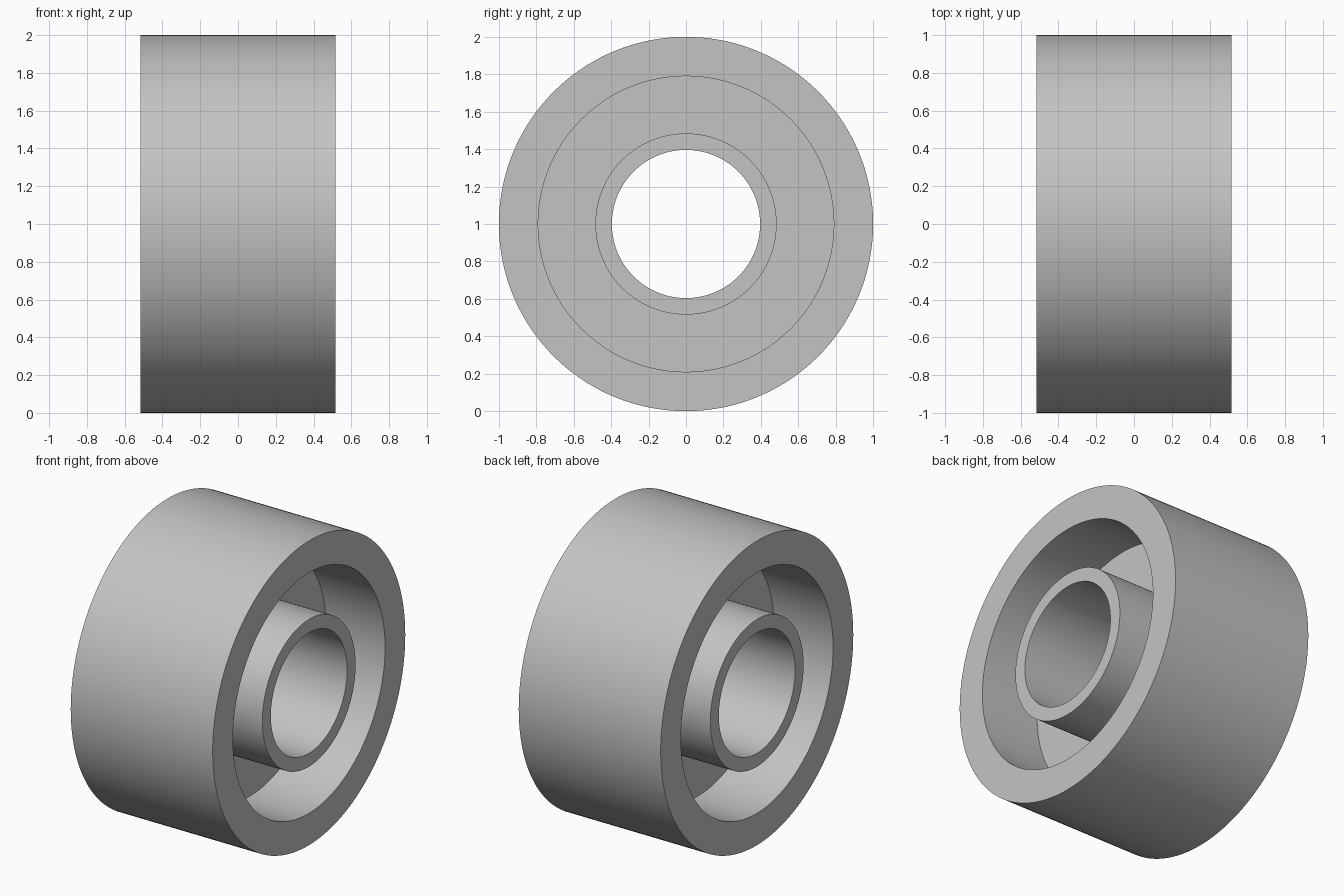
import bpy, bmesh, math
from mathutils import Vector, Matrix

cube = bpy.data.objects.get("Cube")
if cube:
    bpy.data.objects.remove(cube, do_unlink=True)

SEGMENTS = 160
HALF_WIDTH = 0.516   # rim and hub end faces
HALF_WEB = 0.09      # disc joining rim and hub
R_OUTER, R_RIM, R_HUB, R_BORE = 1.0, 0.79, 0.484, 0.396

# Plain grey material
grey = bpy.data.materials.new("plain grey")
grey.use_nodes = True
colour = (0.55, 0.55, 0.55, 1.0)
grey.diffuse_color = colour
grey.node_tree.nodes["Principled BSDF"].inputs["Base Color"].default_value = colour

# Half of the closed cross-section (x, radius), mirrored across the web
half = [(HALF_WIDTH, R_OUTER), (HALF_WIDTH, R_RIM), (HALF_WEB, R_RIM),
        (HALF_WEB, R_HUB), (HALF_WIDTH, R_HUB), (HALF_WIDTH, R_BORE)]
profile = half + [(-x, r) for x, r in reversed(half)]

# Wheel: the section revolved about the x axis
bm = bmesh.new()
verts = [bm.verts.new((x, 0, r)) for x, r in profile]
edges = [bm.edges.new((v, verts[i - 1])) for i, v in enumerate(verts)]
bmesh.ops.spin(bm, geom=verts + edges, cent=(0, 0, 0), axis=(1, 0, 0),
               angle=math.tau, steps=SEGMENTS, use_merge=True)
bmesh.ops.remove_doubles(bm, verts=bm.verts[:], dist=1e-4)
bmesh.ops.recalc_face_normals(bm, faces=bm.faces[:])
bmesh.ops.translate(bm, verts=bm.verts[:], vec=(0, 0, R_OUTER))

mesh = bpy.data.meshes.new("wheel")
bm.to_mesh(mesh)
bm.free()
mesh.materials.append(grey)
wheel = bpy.data.objects.new("wheel", mesh)
bpy.context.collection.objects.link(wheel)

# Smooth round walls, sharp rims
bpy.ops.object.select_all(action='DESELECT')
wheel.select_set(True)
bpy.context.view_layer.objects.active = wheel
bpy.ops.object.shade_smooth_by_angle(angle=math.radians(30))
